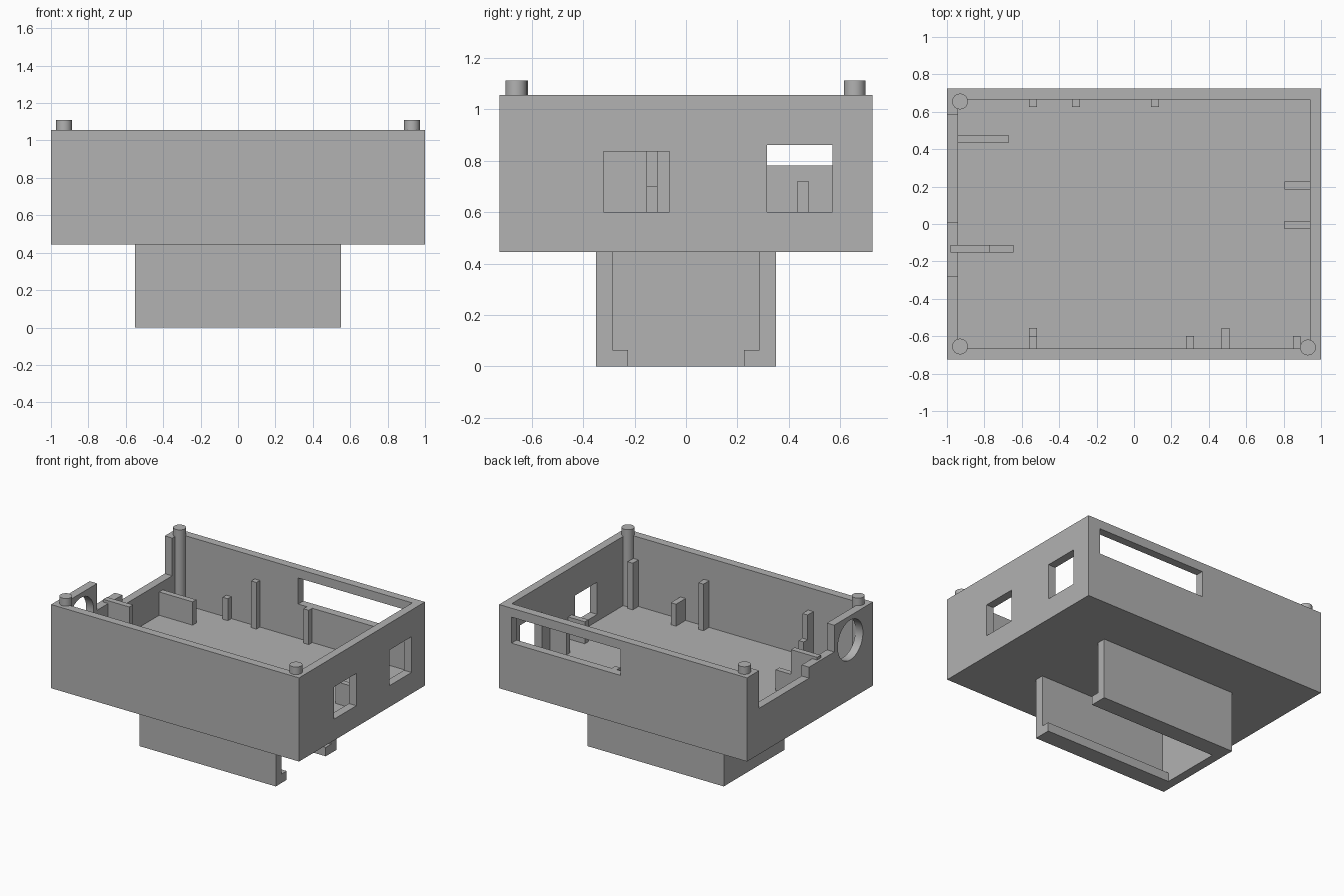
import bpy
import bmesh
from mathutils import Matrix

old = bpy.data.objects.get("Cube")
if old:
    bpy.data.objects.remove(old, do_unlink=True)

GREY = (0.445, 0.445, 0.445, 1)
mat = bpy.data.materials.new("plain grey")
mat.use_nodes = True
mat.diffuse_color = GREY
mat.node_tree.nodes["Principled BSDF"].inputs["Base Color"].default_value = GREY


def finish(name, bm):
    mesh = bpy.data.meshes.new(name)
    bm.to_mesh(mesh)
    bm.free()
    mesh.materials.append(mat)
    ob = bpy.data.objects.new(name, mesh)
    bpy.context.collection.objects.link(ob)
    return ob


def box(name, xs, ys, zs):
    """Box from its x, y and z ranges."""
    bm = bmesh.new()
    bmesh.ops.create_cube(bm, size=1)
    for v in bm.verts:
        v.co = [r[0] if c < 0 else r[1] for c, r in zip(v.co, (xs, ys, zs))]
    return finish(name, bm)


def cylinder(name, radius, depth, matrix):
    bm = bmesh.new()
    bmesh.ops.create_cone(bm, cap_ends=True, segments=48, radius1=radius,
                          radius2=radius, depth=depth, matrix=matrix)
    return finish(name, bm)


def smooth(ob):
    bpy.ops.object.select_all(action="DESELECT")
    ob.select_set(True)
    bpy.context.view_layer.objects.active = ob
    bpy.ops.object.shade_smooth_by_angle()


def carve(ob, cutters):
    """Subtract every cutter, bake the result and drop the cutters."""
    for c in cutters:
        c.hide_render = True
        mod = ob.modifiers.new("cut", "BOOLEAN")
        mod.operation = "DIFFERENCE"
        mod.solver = "EXACT"
        mod.object = c
    deps = bpy.context.evaluated_depsgraph_get()
    mesh = bpy.data.meshes.new_from_object(ob.evaluated_get(deps))
    ob.modifiers.clear()
    ob.data = mesh
    for c in cutters:
        bpy.data.objects.remove(c, do_unlink=True)


W, D = 1.0, 0.725            # half width and half depth
IX, IY = 0.94, 0.665         # inner wall faces
BASE, FLOOR, TOP = 0.445, 0.55, 1.055

# Open tray with its wall openings
tray = box("case_tray", (-W, W), (-D, D), (BASE, TOP))
right_wall = (-1.1, -0.9)
left_wall = (0.9, 1.1)
carve(tray, [
    box("cavity", (-IX, IX), (-IY, IY), (FLOOR, 1.2)),
    box("left_window_a", left_wall, (-0.32, -0.065), (0.6, 0.835)),
    box("left_window_b", left_wall, (0.315, 0.57), (0.6, 0.86)),
    box("back_window", (0.02, 0.9), (0.6, 0.8), (0.8, 0.99)),
    box("low_cutout", right_wall, (0.01, 0.585), (0.78, 1.2)),
    box("step_cutout", right_wall, (-0.28, 0.02), (0.86, 1.2)),
    cylinder("round_port", 0.145, 0.3,
             Matrix.Translation((-W, -0.465, 0.877)) @ Matrix.Rotation(1.5707963, 4, "Y")),
])
smooth(tray)

# Sliding mount below: hollow channel open on one end, slotted underneath
mount = box("mount_channel", (-0.55, 0.55), (-0.35, 0.35), (0, BASE))
carve(mount, [
    box("channel", (-0.485, 0.7), (-0.285, 0.285), (0.065, 0.6)),
    box("slot", (-0.485, 0.7), (-0.225, 0.225), (-0.1, 0.1)),
])

# Corner posts that rise above the rim
for i, (x, y) in enumerate([(-0.93, 0.655), (-0.93, -0.655), (0.93, -0.66)]):
    z0, z1 = FLOOR - 0.01, 1.11
    post = cylinder(f"corner_post_{i + 1}", 0.042, z1 - z0,
                    Matrix.Translation((x, y, (z0 + z1) / 2)))
    smooth(post)

T = 0.021                    # half thickness of ribs
SINK = 0.005                 # overlap into floor and walls
SHORT, TALL = 0.71, 0.89


def rib_x(name, y, x0, x1, top):
    box(name, (x0, x1), (y - T, y + T), (FLOOR - SINK, top))


def rib_y(name, x, y0, y1, top):
    box(name, (x - T, x + T), (y0, y1), (FLOOR - SINK, top))


# Ribs along the back wall
for i, (x, top) in enumerate([(-0.54, SHORT), (-0.31, TALL), (0.112, 0.8)]):
    rib_y(f"back_rib_{i + 1}", x, 0.625, IY + SINK, top)

# Ribs along the front wall
for i, (x, y, top) in enumerate([(-0.54, -0.6, TALL), (-0.54, -0.555, SHORT),
                                 (0.3, -0.6, TALL), (0.49, -0.555, SHORT),
                                 (0.87, -0.6, TALL)]):
    rib_y(f"front_rib_{i + 1}", x, -IY - SINK, y, top)

# Ribs on the left wall
for i, y in enumerate([-0.005, 0.205]):
    rib_x(f"left_rib_{i + 1}", y, 0.805, IX + SINK, SHORT)

# Ribs on the right wall, one of them stepped
rib_x("right_rib", 0.455, -IX - SINK, -0.67, 0.72)
rib_x("stepped_rib_high", -0.132, -0.98, -0.77, 0.88)
rib_x("stepped_rib_low", -0.132, -0.78, -0.645, 0.7)
